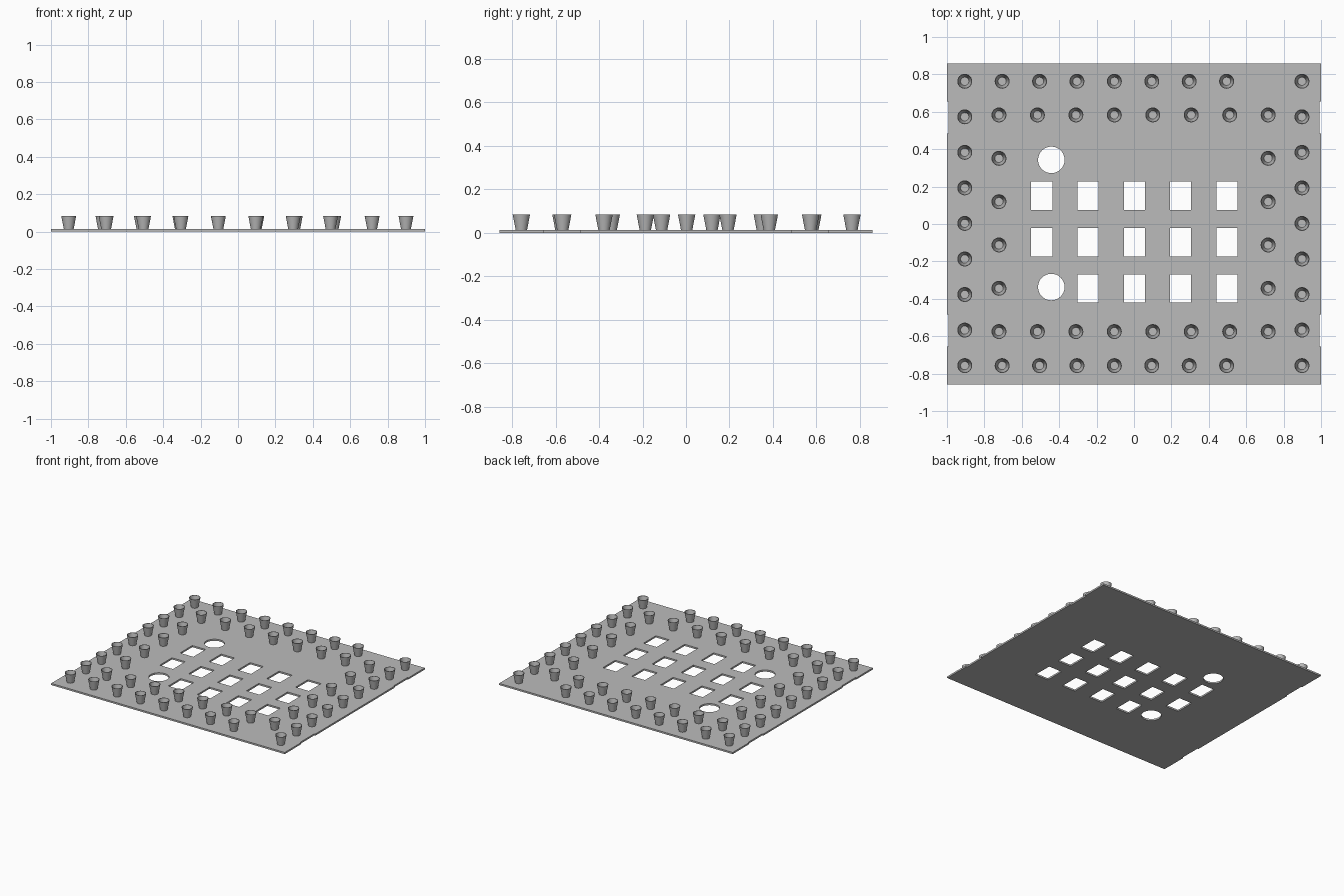
import bpy, bmesh, math

cube = bpy.data.objects.get("Cube")
if cube:
    bpy.data.objects.remove(cube, do_unlink=True)

THICK, TOP = 0.013, 0.085

grey = bpy.data.materials.new("plain grey")
grey.use_nodes = True
colour = (0.5, 0.5, 0.5, 1)
grey.diffuse_color = colour
grey.node_tree.nodes["Principled BSDF"].inputs["Base Color"].default_value = colour


def box(cx, cy, w, h):
    return [(cx + sx * w / 2, cy + sy * h / 2)
            for sx, sy in ((-1, -1), (1, -1), (1, 1), (-1, 1))]


def circle(cx, cy, r, n=32):
    return [(cx + r * math.cos(math.tau * i / n), cy + r * math.sin(math.tau * i / n))
            for i in range(n)]


# Plate outline with shallow notches in the two short sides
half_y, notch = 0.857, 0.008
right = [(1, -half_y)]
for c in (-0.57, 0.57):
    lo, hi = c - 0.085, c + 0.085
    right += [(1, lo), (1 - notch, lo), (1 - notch, hi), (1, hi)]
right.append((1, half_y))
loops = [right + [(-x, y) for x, y in reversed(right)]]

# Rectangular windows, with round holes beside and above the grid
for col in range(5):
    for row in range(3):
        if (col, row) != (0, 2):
            loops.append(box(-0.493 + 0.2475 * col, 0.151 - 0.2485 * row, 0.113, 0.15))
loops += [circle(-0.442, y, 0.071) for y in (0.343, -0.337)]

# Plate: filled outline, extruded and turned into a mesh
curve = bpy.data.curves.new("plate", "CURVE")
curve.dimensions = "2D"
curve.fill_mode = "BOTH"
curve.extrude = THICK / 2
for pts in loops:
    spline = curve.splines.new("POLY")
    spline.points.add(len(pts) - 1)
    for p, (x, y) in zip(spline.points, pts):
        p.co = (x, y, 0, 1)
    spline.use_cyclic_u = True
plate = bpy.data.objects.new("plate", curve)
plate.location.z = THICK / 2
bpy.context.collection.objects.link(plate)
bpy.context.view_layer.objects.active = plate
plate.select_set(True)
bpy.ops.object.convert(target="MESH")
plate = bpy.context.object
plate.data.materials.clear()
plate.data.materials.append(grey)
for f in plate.data.polygons:
    f.use_smooth = False
plate.select_set(False)

# Cup: thin-walled tapered tube standing on the plate
SIDES = 24
profile = [(0.026, THICK), (0.04, TOP), (0.037, TOP), (0.022, THICK + 0.001)]
bm = bmesh.new()
rings = [[bm.verts.new((x, y, z)) for x, y in circle(0, 0, r, SIDES)] for r, z in profile]
for a, b in zip(rings, rings[1:]):
    for i in range(SIDES):
        j = (i + 1) % SIDES
        bm.faces.new((a[i], a[j], b[j], b[i]))
bm.faces.new(rings[-1])
cup = bpy.data.meshes.new("cup")
bm.to_mesh(cup)
bm.free()
cup.materials.append(grey)

# Cup positions: outer ring (one gap per long side), then inner ring
spots = []
for y in (0.763, -0.757):
    spots += [("outer_cup", -0.905 + 0.2 * i, y) for i in range(8)]
    spots.append(("outer_cup", 0.898, y))
for x in (-0.905, 0.898):
    spots += [("outer_cup", x, 0.763 - 0.19 * i) for i in range(1, 8)]
for y in (0.583, -0.575):
    spots += [("inner_cup", -0.722 + 0.2056 * i, y) for i in range(8)]
for x in (-0.722, 0.717):
    spots += [("inner_cup", x, 0.351 - 0.2316 * i) for i in range(4)]

cups = []
for name, x, y in spots:
    ob = bpy.data.objects.new(name, cup)
    ob.location = (x, y, 0)
    bpy.context.collection.objects.link(ob)
    cups.append(ob)

# Smooth round walls with sharp rims
cups[0].select_set(True)
bpy.context.view_layer.objects.active = cups[0]
bpy.ops.object.shade_smooth_by_angle(angle=math.radians(40))
